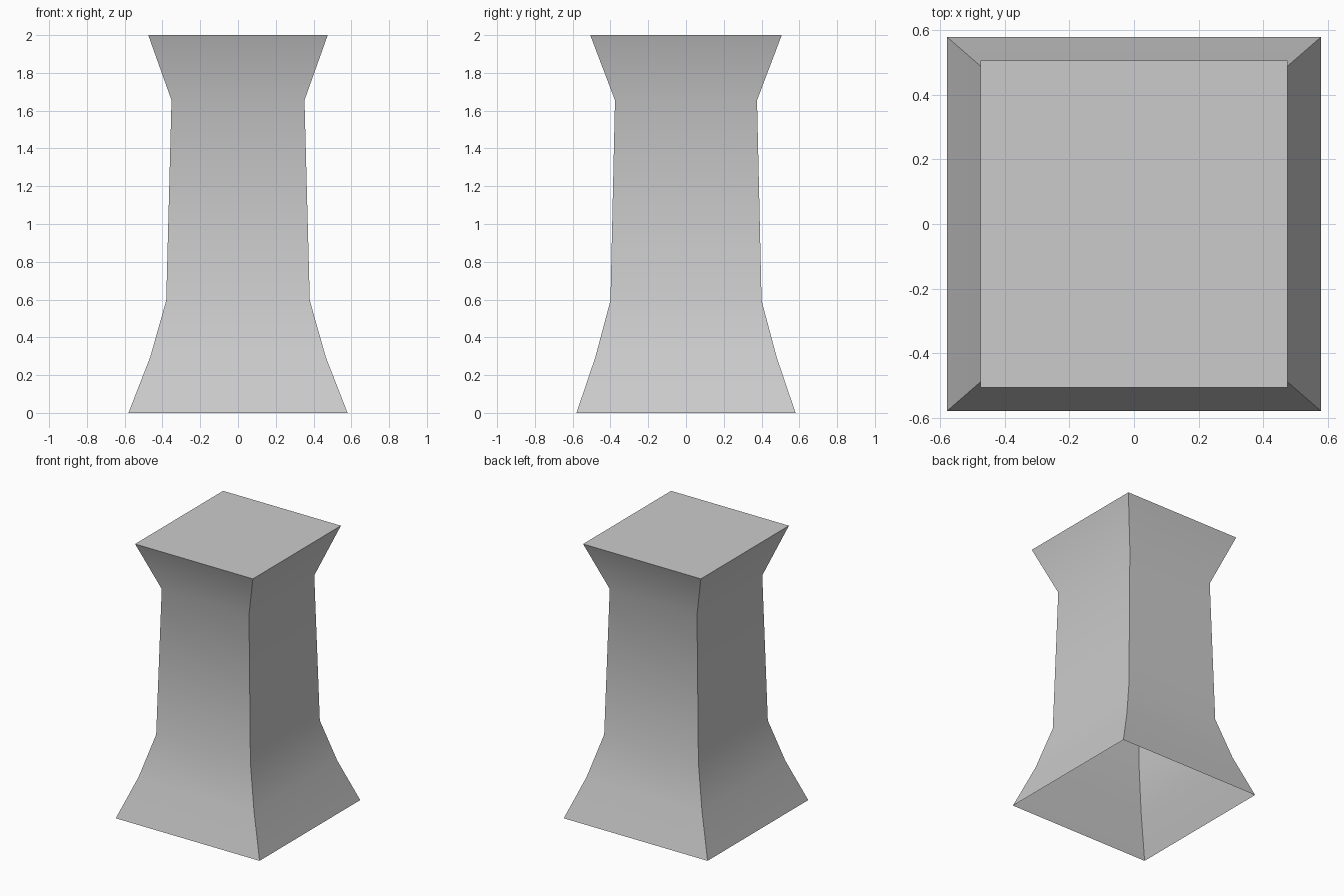
import bpy
import bmesh
import math

if "Cube" in bpy.data.objects:
    bpy.data.objects.remove(bpy.data.objects["Cube"], do_unlink=True)

# Plain grey stone
stone = bpy.data.materials.new("grey_stone")
stone.use_nodes = True
colour = (0.6, 0.6, 0.6, 1)
stone.diffuse_color = colour
stone.node_tree.nodes["Principled BSDF"].inputs["Base Color"].default_value = colour

# Pillar profile: half width, half depth, height
profile = [
    (0.58, 0.58, 0.0),
    (0.465, 0.48, 0.295),
    (0.38, 0.40, 0.595),
    (0.352, 0.376, 1.655),
    (0.475, 0.507, 2.0),
]
corners = [(-1, -1), (1, -1), (1, 1), (-1, 1)]

# Flared walls, open underneath, with a flat top
bm = bmesh.new()
rings = [[bm.verts.new((sx * w, sy * d, z)) for sx, sy in corners] for w, d, z in profile]
for low, high in zip(rings, rings[1:]):
    for i in range(4):
        j = (i + 1) % 4
        bm.faces.new((low[i], low[j], high[j], high[i]))
bm.faces.new(rings[-1])

mesh = bpy.data.meshes.new("pillar")
bm.to_mesh(mesh)
bm.free()
mesh.materials.append(stone)
pillar = bpy.data.objects.new("pillar", mesh)
bpy.context.collection.objects.link(pillar)

# Soft along each wall, crisp at the corners
bpy.ops.object.select_all(action='DESELECT')
pillar.select_set(True)
bpy.context.view_layer.objects.active = pillar
bpy.ops.object.shade_smooth_by_angle(angle=math.radians(35))
